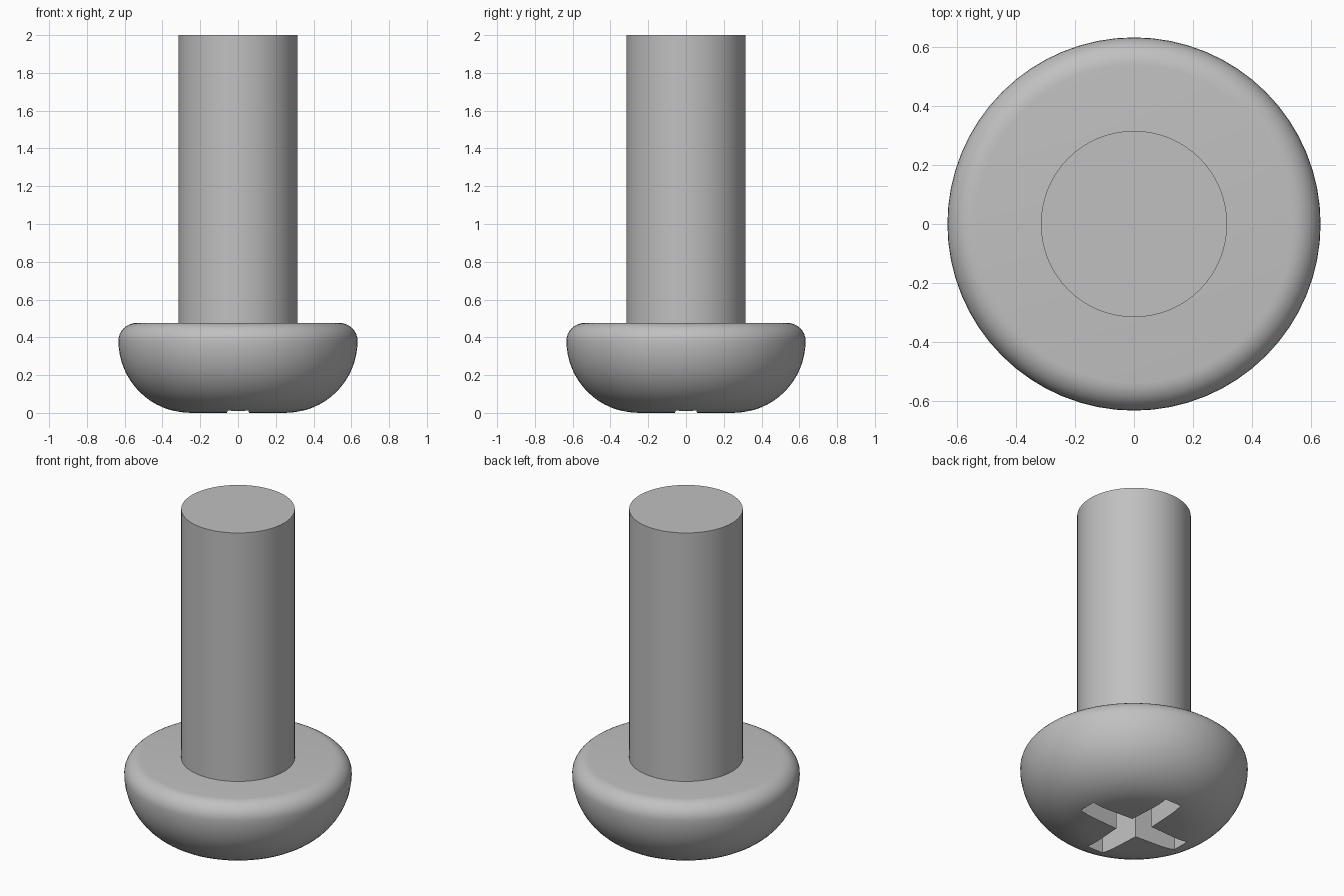
import bpy, bmesh
from math import sin, cos, pi, radians

if "Cube" in bpy.data.objects:
    bpy.data.objects.remove(bpy.data.objects["Cube"], do_unlink=True)

SEGMENTS = 64
HEAD_R, HEAD_TOP = 0.633, 0.476
DOME, FILLET = 0.381, 0.095
SHAFT_R, HEIGHT = 0.316, 2.0

steel = bpy.data.materials.new("steel grey")
steel.use_nodes = True
colour = (0.53, 0.53, 0.53, 1)
steel.diffuse_color = colour
steel.node_tree.nodes["Principled BSDF"].inputs["Base Color"].default_value = colour


def new_object(name, bm):
    bmesh.ops.recalc_face_normals(bm, faces=bm.faces)
    mesh = bpy.data.meshes.new(name)
    bm.to_mesh(mesh)
    bm.free()
    mesh.materials.append(steel)
    obj = bpy.data.objects.new(name, mesh)
    bpy.context.collection.objects.link(obj)
    return obj


def lathe(name, profile):
    """Closed solid turned about z; the end rings are capped."""
    bm = bmesh.new()
    rings = []
    for r, z in profile:
        rings.append([bm.verts.new((r * cos(2 * pi * i / SEGMENTS),
                                    r * sin(2 * pi * i / SEGMENTS), z))
                      for i in range(SEGMENTS)])
    for low, high in zip(rings, rings[1:]):
        for i in range(SEGMENTS):
            j = (i + 1) % SEGMENTS
            bm.faces.new((low[i], low[j], high[j], high[i]))
    bm.faces.new(rings[0])
    bm.faces.new(rings[-1])
    return new_object(name, bm)


def arc(radius, start, end, steps):
    """Arc points ending at the rim of the head, at the dome's height."""
    for i in range(steps + 1):
        a = radians(start + (end - start) * i / steps)
        yield HEAD_R - radius + radius * cos(a), DOME + radius * sin(a)


# Head: flat-bottomed dome with a rounded upper rim
profile = list(arc(DOME, -90, 0, 16)) + list(arc(FILLET, 0, 90, 8))[1:]
head = lathe("screw_head", profile)

# Cross recess: four slightly tapering arms
bm = bmesh.new()
outline = []
for k in range(4):
    c, s = round(cos(k * pi / 2)), round(sin(k * pi / 2))
    for x, y in ((0.34, -0.055), (0.34, 0.055), (0.07, 0.07)):
        outline.append(bm.verts.new((x * c - y * s, x * s + y * c, -0.1)))
base = bm.faces.new(outline)
extruded = bmesh.ops.extrude_face_region(bm, geom=[base])
top = [v for v in extruded["geom"] if isinstance(v, bmesh.types.BMVert)]
bmesh.ops.translate(bm, verts=top, vec=(0, 0, 0.35))
cutter = new_object("recess_cutter", bm)
cutter.hide_render = True

bpy.context.view_layer.objects.active = head
cut = head.modifiers.new("cross_recess", "BOOLEAN")
cut.operation = "DIFFERENCE"
cut.solver = "EXACT"
cut.object = cutter
bpy.ops.object.modifier_apply(modifier=cut.name)
bpy.data.objects.remove(cutter, do_unlink=True)

# Shaft: plain cylinder standing on the head
shaft = lathe("screw_shaft", [(SHAFT_R, HEAD_TOP - 0.005), (SHAFT_R, HEIGHT)])

# Smooth round surfaces, sharp edges kept
for obj in (head, shaft):
    bpy.ops.object.select_all(action="DESELECT")
    obj.select_set(True)
    bpy.context.view_layer.objects.active = obj
    bpy.ops.object.shade_smooth_by_angle(angle=radians(30))
